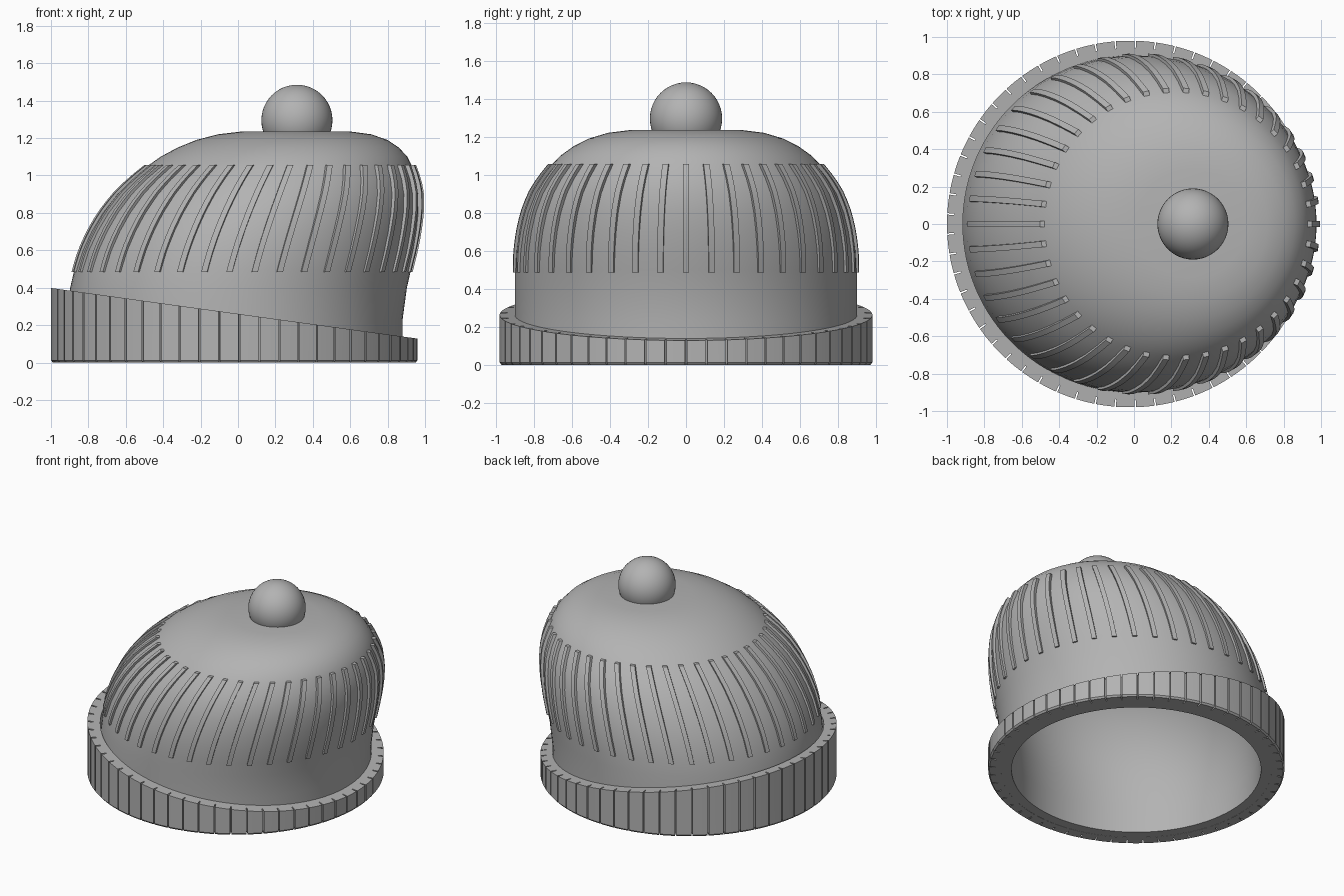
import bpy, bmesh, math

if "Cube" in bpy.data.objects:
    bpy.data.objects.remove(bpy.data.objects["Cube"])

grey = bpy.data.materials.new("knit grey")
grey.use_nodes = True
colour = (0.45, 0.45, 0.45, 1)
grey.diffuse_color = colour
grey.node_tree.nodes["Principled BSDF"].inputs["Base Color"].default_value = colour

# Crown outline: height, radius
PROFILE = [(0.001, 0.9), (0.23, 0.9), (0.4, 0.9), (0.5, 0.9), (0.6, 0.895),
           (0.7, 0.88), (0.8, 0.855), (0.9, 0.815), (0.98, 0.765), (1.05, 0.708),
           (1.1, 0.66), (1.15, 0.59), (1.19, 0.51), (1.22, 0.41), (1.235, 0.29)]


def radius(z):
    for (z0, r0), (z1, r1) in zip(PROFILE, PROFILE[1:]):
        if z <= z1:
            return r0 + (r1 - r0) * (z - z0) / (z1 - z0)
    return PROFILE[-1][1]


def centre(z):
    """The crown leans further towards +x as it rises."""
    return -0.02 + 0.33 * (max(0, z - 0.23) / 1.005) ** 1.5


def finish(bm, name, angle=30):
    bmesh.ops.recalc_face_normals(bm, faces=bm.faces)
    mesh = bpy.data.meshes.new(name)
    bm.to_mesh(mesh)
    bm.free()
    mesh.materials.append(grey)
    obj = bpy.data.objects.new(name, mesh)
    bpy.context.collection.objects.link(obj)
    bpy.ops.object.select_all(action="DESELECT")
    bpy.context.view_layer.objects.active = obj
    obj.select_set(True)
    bpy.ops.object.shade_smooth_by_angle(angle=math.radians(angle))
    return obj


def bridge(bm, a, b):
    for i in range(len(a)):
        j = (i + 1) % len(a)
        bm.faces.new((a[i], a[j], b[j], b[i]))


# Hollow leaning crown, outer wall and lining
bm = bmesh.new()
SEGMENTS = 96


def crown_ring(r, z, cx):
    turn = [math.tau * i / SEGMENTS for i in range(SEGMENTS)]
    return [bm.verts.new((cx + r * math.cos(a), r * math.sin(a), z)) for a in turn]


outer = [crown_ring(r, z, centre(z)) for z, r in PROFILE]
inner = [crown_ring(r - 0.075, z if z < 0.1 else z - 0.05, centre(z)) for z, r in PROFILE]
for rings in (outer, inner):
    for a, b in zip(rings, rings[1:]):
        bridge(bm, a, b)
    bm.faces.new(rings[-1])
bridge(bm, outer[0], inner[0])
finish(bm, "crown", 35)

# Raised ribs following the lean of the crown
bm = bmesh.new()
RIBS, STEPS, HALF = 42, 12, 0.016
for k in range(RIBS):
    a = math.tau * k / RIBS
    c, s = math.cos(a), math.sin(a)
    sections = []
    for i in range(STEPS + 1):
        t = i / STEPS
        z = 0.485 + 0.57 * t
        low, high = radius(z) - 0.02, radius(z) + 0.012 + 0.012 * t
        corners = [(low, -HALF), (high, -HALF), (high, HALF), (low, HALF)]
        sections.append([bm.verts.new((centre(z) + r * c - w * s, r * s + w * c, z))
                         for r, w in corners])
    for p, q in zip(sections, sections[1:]):
        bridge(bm, p, q)
    bm.faces.new(sections[0])
    bm.faces.new(sections[-1])
finish(bm, "crown_ribs")

# Brim band with a slanted top and narrow slots round the edge
bm = bmesh.new()
SLOTS = 57
SLOT = [(0.98, -0.004), (0.97, -0.024), (0.94, 0), (0.97, 0.024), (0.98, 0.004)]
outline, lining = [], []
for k in range(SLOTS):
    a = math.tau * k / SLOTS
    for r, w in SLOT:
        outline.append((r * math.cos(a) - w * math.sin(a), r * math.sin(a) + w * math.cos(a)))
        b = a + w / r
        lining.append((0.895 * math.cos(b), 0.895 * math.sin(b)))
    mid = a + math.pi / SLOTS
    outline.append((0.98 * math.cos(mid), 0.98 * math.sin(mid)))
    lining.append((0.895 * math.cos(mid), 0.895 * math.sin(mid)))


def band(points, height, scale=1):
    return [bm.verts.new((x * scale - 0.02, y * scale, height(x))) for x, y in points]


def slant(x):
    return 0.263 - 0.138 * x


loops = [band(lining, lambda x: 0), band(outline, lambda x: 0, 0.99),
         band(outline, lambda x: 0.012), band(outline, slant), band(lining, slant)]
for i, loop in enumerate(loops):
    bridge(bm, loop, loops[(i + 1) % len(loops)])
finish(bm, "brim", 20)

# Round bobble on top
bm = bmesh.new()
bmesh.ops.create_uvsphere(bm, u_segments=48, v_segments=24, radius=0.19)
bmesh.ops.translate(bm, verts=bm.verts, vec=(0.315, 0, 1.295))
finish(bm, "bobble")
